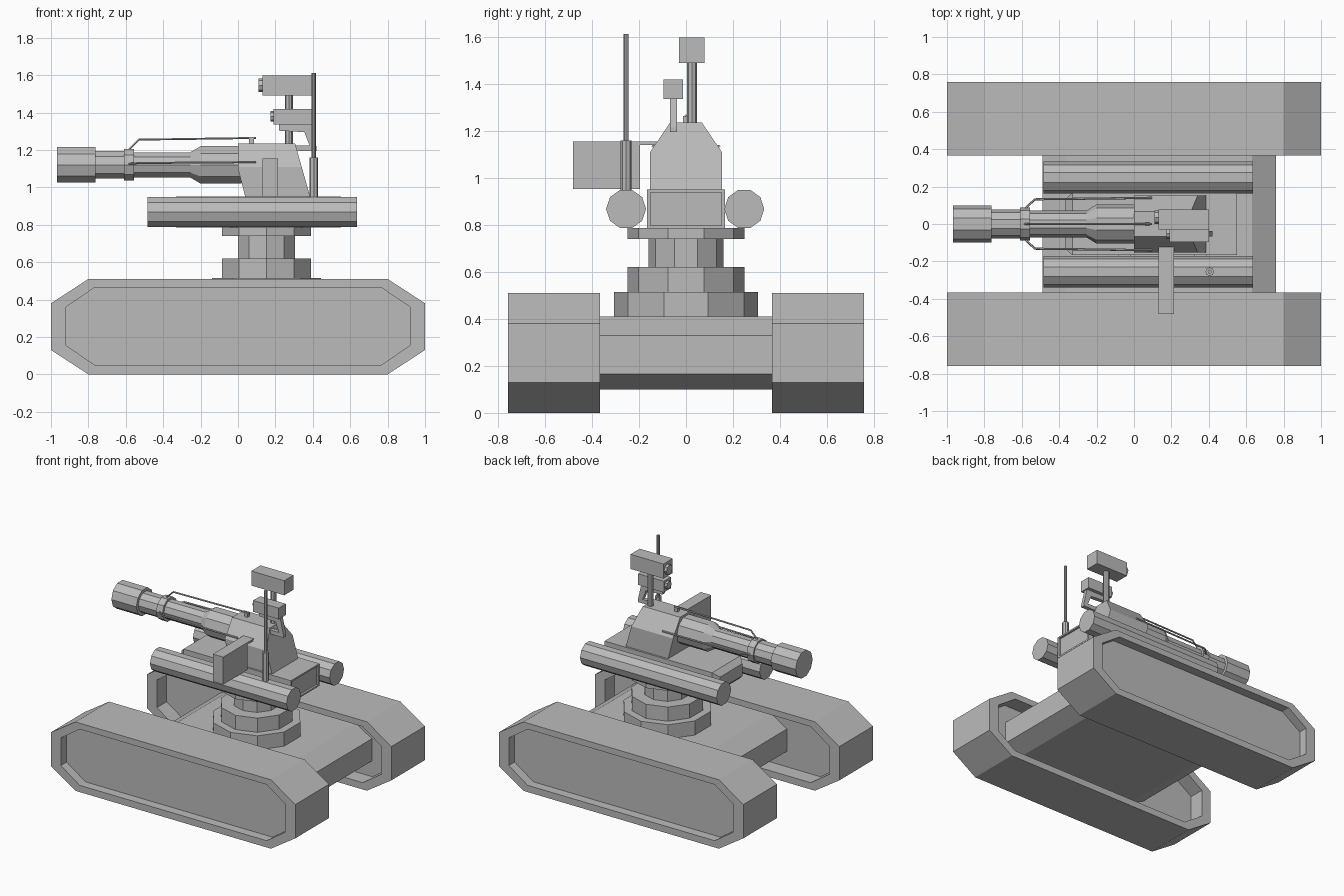
import bpy, bmesh, math
from mathutils import Vector

cube = bpy.data.objects.get("Cube")
if cube:
    bpy.data.objects.remove(cube)

grey = bpy.data.materials.new("plain_grey")
grey.use_nodes = True
GREY = (0.5, 0.5, 0.5, 1)
grey.diffuse_color = GREY
grey.node_tree.nodes["Principled BSDF"].inputs["Base Color"].default_value = GREY


def finish(name, bm):
    bmesh.ops.recalc_face_normals(bm, faces=bm.faces)
    mesh = bpy.data.meshes.new(name)
    bm.to_mesh(mesh)
    bm.free()
    mesh.materials.append(grey)
    obj = bpy.data.objects.new(name, mesh)
    bpy.context.collection.objects.link(obj)
    return obj


def loft_mesh(loops):
    """Bridge a row of equal-sized loops and cap both ends."""
    bm = bmesh.new()
    rings = [[bm.verts.new(p) for p in loop] for loop in loops]
    n = len(rings[0])
    for a, b in zip(rings, rings[1:]):
        for i in range(n):
            j = (i + 1) % n
            bm.faces.new((a[i], a[j], b[j], b[i]))
    bm.faces.new(rings[0])
    bm.faces.new(rings[-1])
    return bm


def loft(name, loops):
    return finish(name, loft_mesh(loops))


def box(name, x, y, z):
    return loft(name, [[(x[0], y[0], h), (x[1], y[0], h), (x[1], y[1], h), (x[0], y[1], h)] for h in z])


def lathe(name, axis, centre, profile, sides=10):
    """Turn (position, radius) pairs around the x or z axis."""
    loops = []
    for pos, r in profile:
        loop = []
        for i in range(sides):
            t = math.tau * i / sides + math.pi / 2
            u, v = r * math.sin(t), r * math.cos(t)
            if axis == "x":
                loop.append((pos, centre[0] + u, centre[1] + v))
            else:
                loop.append((centre[0] + v, centre[1] + u, pos))
        loops.append(loop)
    return loft(name, loops)


def chamfered(x0, x1, z0, z1, cx, cz):
    """Eight-sided side profile."""
    return [(x0, z0 + cz), (x0 + cx, z0), (x1 - cx, z0), (x1, z0 + cz),
            (x1, z1 - cz), (x1 - cx, z1), (x0 + cx, z1), (x0, z1 - cz)]


def at_y(profile, y):
    return [(x, y, z) for x, z in profile]


def rod(name, points, radius, sides=6):
    """Bent tube following a path."""
    curve = bpy.data.curves.new(name, "CURVE")
    curve.dimensions = "3D"
    spline = curve.splines.new("POLY")
    spline.points.add(len(points) - 1)
    for p, co in zip(spline.points, points):
        p.co = (*co, 1)
    curve.bevel_depth = radius
    curve.bevel_resolution = (sides - 4) // 2
    curve.use_fill_caps = True
    for s in curve.splines:
        s.use_smooth = False
    curve.materials.append(grey)
    obj = bpy.data.objects.new(name, curve)
    bpy.context.collection.objects.link(obj)
    return obj


# Tracks with recessed side panels, deeper on the inner side
rim = chamfered(-1, 1, 0, 0.51, 0.2, 0.13)
panel = chamfered(-0.92, 0.92, 0.05, 0.465, 0.155, 0.105)
for side, name in ((-1, "front_track"), (1, "back_track")):
    steps = ((panel, 0.48), (panel, 0.365), (rim, 0.365), (rim, 0.758), (panel, 0.758), (panel, 0.69))
    loft(name, [at_y(p, side * y) for p, y in steps])

# Chassis between the tracks
hull = [(-0.49, 0.165), (-0.36, 0.1), (0.63, 0.1), (0.76, 0.165),
        (0.76, 0.33), (0.63, 0.41), (-0.36, 0.41), (-0.49, 0.33)]
loft("chassis", [at_y(hull, y) for y in (-0.48, 0.48)])

# Stepped turntable
lathe("turntable", "z", (0.153, 0),
      [(0.41, 0.306), (0.515, 0.306), (0.515, 0.25), (0.62, 0.25),
       (0.62, 0.16), (0.74, 0.16), (0.74, 0.25), (0.786, 0.25)])


# Turret deck: bevelled at the gun end, framed panel at the other
def deck_loop(x, y, z0, z1):
    return [(x, -y, z0), (x, y, z0), (x, y, z1), (x, -y, z1)]


loft("turret_deck", [deck_loop(-0.37, 0.13, 0.825, 0.915), deck_loop(-0.33, 0.167, 0.785, 0.95),
                     deck_loop(0.55, 0.167, 0.785, 0.95), deck_loop(0.55, 0.152, 0.797, 0.938),
                     deck_loop(0.535, 0.152, 0.797, 0.938)])

# Side canisters
for y, name in ((-0.255, "front_canister"), (0.248, "back_canister")):
    lathe(name, "x", (y, 0.868), [(-0.483, 0.085), (0.635, 0.085)])

# Gun housing with sloped shoulders
housing = [(0, 1.235), (0, 1.1), (0.04, 0.945), (0.387, 0.945), (0.305, 1.235)]
bm = loft_mesh([at_y(housing, y) for y in (-0.153, 0.153)])
for side in (-1, 1):
    cut = bmesh.ops.bisect_plane(bm, geom=bm.verts[:] + bm.edges[:] + bm.faces[:],
                                 plane_co=(0, side * 0.153, 1.11),
                                 plane_no=Vector((0, side * 0.125, 0.085)).normalized(), clear_outer=True)
    edges = [e for e in cut["geom_cut"] if isinstance(e, bmesh.types.BMEdge)]
    bmesh.ops.holes_fill(bm, edges=edges)
finish("gun_housing", bm)

# Gun barrel, collar and muzzle
GUN = (0, 1.12)
lathe("barrel", "x", GUN, [(-0.77, 0.077), (-0.6, 0.077), (-0.56, 0.071), (-0.255, 0.071),
                           (-0.2, 0.105), (0.02, 0.105)])
lathe("barrel_collar", "x", GUN, [(-0.61, 0.088), (-0.557, 0.088)])
lathe("muzzle", "x", GUN, [(-0.967, 0.1), (-0.763, 0.1)])

# Thin guide rods above and beside the barrel
rod("top_rod", [(-0.585, 0, 1.2), (-0.53, 0, 1.255), (0.095, 0, 1.264)], 0.006)
box("top_rod_clip", (0.06, 0.085), (-0.012, 0.012), (1.23, 1.264))
for side, name in ((-1, "front_rod"), (1, "back_rod")):
    rod(name, [(-0.585, side * 0.08, 1.125), (-0.53, side * 0.132, 1.13), (0.095, side * 0.14, 1.135)], 0.006)

# Side equipment box on its arm
box("side_box", (0.13, 0.215), (-0.48, -0.195), (0.952, 1.155))
box("side_box_arm", (0.13, 0.215), (-0.2, -0.12), (1.14, 1.155))

# Upper sight on a mast
lathe("sight_mast", "z", (0.272, 0.025), [(1.22, 0.021), (1.495, 0.021)], 8)
box("upper_sight", (0.13, 0.4), (-0.03, 0.078), (1.49, 1.598))
lathe("upper_lens", "x", (0.035, 1.545), [(0.11, 0.036), (0.135, 0.036)], 8)

# Lower sight on a bent bracket
box("lower_sight", (0.19, 0.4), (-0.095, -0.012), (1.337, 1.42))
lathe("lower_lens", "x", (-0.05, 1.38), [(0.173, 0.029), (0.195, 0.029)], 8)
bracket = [(0.22, 1.337), (0.22, 1.303), (0.355, 1.295), (0.382, 1.225), (0.3, 1.225),
           (0.3, 1.195), (0.42, 1.195), (0.42, 1.215), (0.392, 1.337)]
loft("sight_bracket", [at_y(bracket, y) for y in (-0.068, -0.038)])

# Antenna on the front canister
lathe("antenna", "z", (0.405, -0.255), [(0.93, 0.023), (1.16, 0.023), (1.16, 0.011), (1.612, 0.011)], 8)
